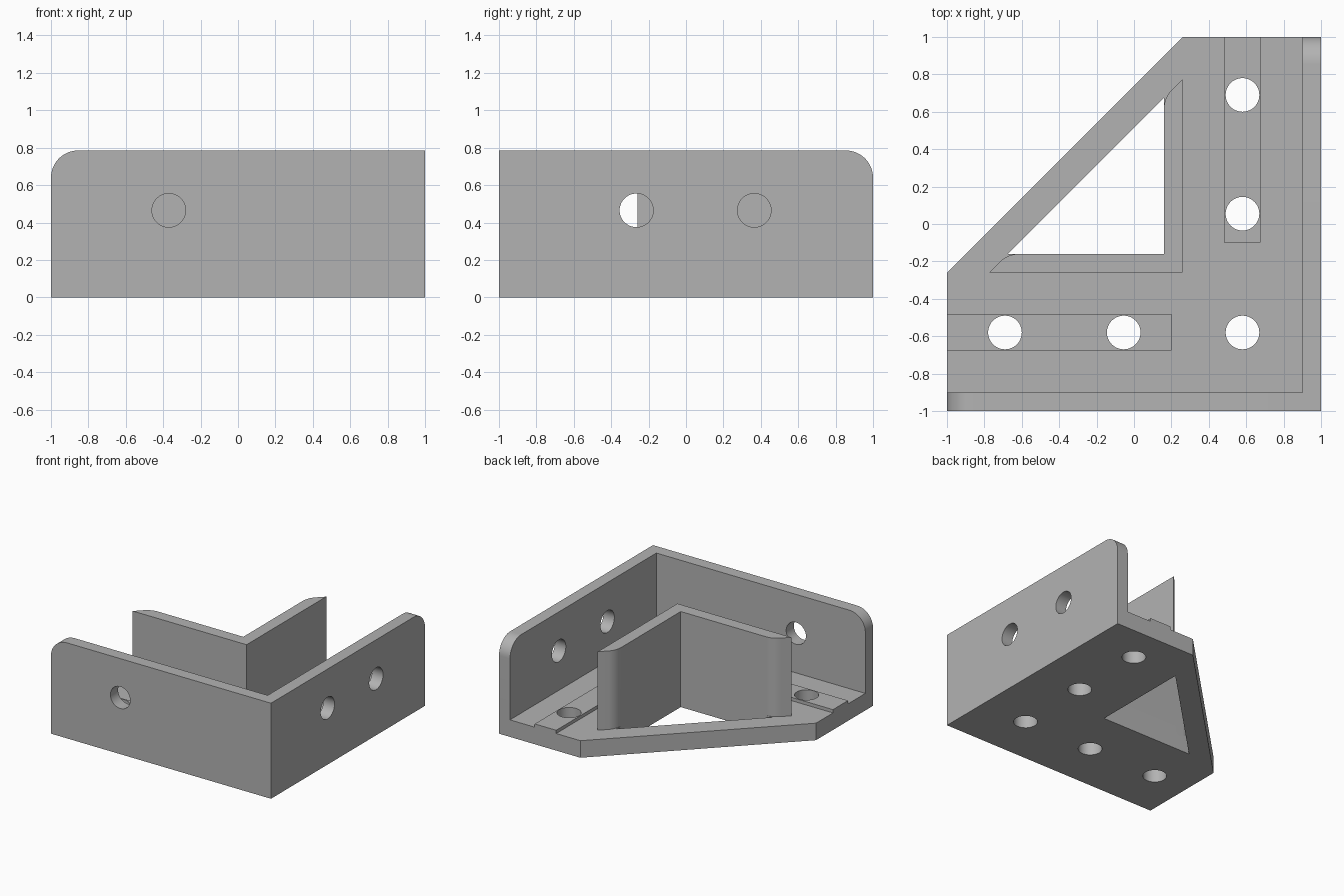
import bpy
from math import sin, cos, pi, radians
from mathutils import Vector, Matrix

cube = bpy.data.objects.get("Cube")
if cube:
    bpy.data.objects.remove(cube, do_unlink=True)

grey = bpy.data.materials.new("plain_grey")
grey.use_nodes = True
colour = (0.45, 0.45, 0.45, 1)
grey.diffuse_color = colour
grey.node_tree.nodes["Principled BSDF"].inputs["Base Color"].default_value = colour

HEIGHT, PLATE, WALL, HOLE = 0.785, 0.14, 0.1, 0.09
# Maps profile (u, v, depth) to x, v to z, depth to y; and the same along y
ALONG_X = Matrix(((1, 0, 0, 0), (0, 0, 1, 0), (0, 1, 0, 0), (0, 0, 0, 1)))
ALONG_Y = Matrix(((0, 0, 1, 0), (1, 0, 0, 0), (0, 1, 0, 0), (0, 0, 0, 1)))


def fillet(before, corner, after, tangent, steps=12):
    """Round a profile corner with an arc that starts 'tangent' away from it."""
    c = Vector(corner)
    a = (Vector(before) - c).normalized()
    b = (Vector(after) - c).normalized()
    half = a.angle(b) / 2
    radius = tangent * math_tan(half)
    centre = c + (a + b).normalized() * tangent / cos(half)
    start, end = c + a * tangent - centre, c + b * tangent - centre
    sweep = pi - 2 * half
    return [tuple(centre + (start * sin(sweep * (1 - i / steps))
                            + end * sin(sweep * i / steps)) / sin(sweep))
            for i in range(steps + 1)]


def math_tan(angle):
    return sin(angle) / cos(angle)


def prism(name, profile, low, high, matrix=Matrix()):
    """Extrude a closed 2D profile from depth low to depth high."""
    n = len(profile)
    verts = [matrix @ Vector((u, v, d)) for d in (low, high) for u, v in profile]
    faces = [tuple(reversed(range(n))), tuple(range(n, 2 * n))]
    faces += [(i, (i + 1) % n, n + (i + 1) % n, n + i) for i in range(n)]
    mesh = bpy.data.meshes.new(name)
    mesh.from_pydata(verts, [], faces)
    area = sum(p[0] * q[1] - q[0] * p[1] for p, q in zip(profile, profile[1:] + profile[:1]))
    if area * matrix.determinant() < 0:
        mesh.flip_normals()
    mesh.materials.append(grey)
    obj = bpy.data.objects.new(name, mesh)
    bpy.context.collection.objects.link(obj)
    return obj


def box(name, x0, x1, y0, y1, z0, z1):
    return prism(name, [(x0, y0), (x1, y0), (x1, y1), (x0, y1)], z0, z1)


def circle(u, v, steps=48):
    return [(u + HOLE * cos(2 * pi * i / steps), v + HOLE * sin(2 * pi * i / steps))
            for i in range(steps)]


def combine(target, other, operation):
    mod = target.modifiers.new(other.name, "BOOLEAN")
    mod.operation, mod.object, mod.solver = operation, other, "EXACT"
    bpy.context.view_layer.objects.active = target
    bpy.ops.object.modifier_apply(modifier=mod.name)
    bpy.data.objects.remove(other, do_unlink=True)


# Base plate with one corner cut off diagonally
bracket = prism("corner_bracket", [(-1, -1), (1, -1), (1, 1), (0.26, 1), (-1, -0.26)], 0, PLATE)

# Triangular opening
combine(bracket, prism("opening", [(-0.675, -0.16), (0.16, -0.16), (0.16, 0.675)], -1, 1),
        "DIFFERENCE")

# Outer walls, each with its free upper corner rounded
front = [(-1, 0), (1, 0), (1, HEIGHT)] + fillet((1, HEIGHT), (-1, HEIGHT), (-1, 0), 0.145)
combine(bracket, prism("front_wall", front, -1, -1 + WALL, ALONG_X), "UNION")
side = [(-u, v) for u, v in front]
combine(bracket, prism("side_wall", side, 1 - WALL, 1, ALONG_Y), "UNION")

# Inner L-shaped wall with angled, softened ends
tip, bend, inner = (-0.775, -0.26), (-0.675, -0.16), (0.16, -0.16)
arm = [tip] + fillet(tip, bend, inner, 0.06)
mirrored_arm = [(-v, -u) for u, v in reversed(arm)]
combine(bracket, prism("inner_wall", [(0.26, -0.26)] + arm + [inner] + mirrored_arm,
                       PLATE / 2, HEIGHT), "UNION")

# Raised locating ribs
combine(bracket, box("front_rib", -1, 0.2, -0.675, -0.48, 0.05, PLATE + 0.027), "UNION")
combine(bracket, box("side_rib", 0.48, 0.675, -0.1, 1, 0.05, PLATE + 0.027), "UNION")

# Bolt holes through the plate and the outer walls
for x, y in ((-0.69, -0.58), (-0.055, -0.58), (0.58, -0.58), (0.58, 0.055), (0.58, 0.69)):
    combine(bracket, prism("plate_hole", circle(x, y), -0.1, 0.3), "DIFFERENCE")
combine(bracket, prism("front_hole", circle(-0.37, 0.465), -1.1, -0.8, ALONG_X), "DIFFERENCE")
for y in (-0.265, 0.365):
    combine(bracket, prism("side_hole", circle(y, 0.465), 0.8, 1.1, ALONG_Y), "DIFFERENCE")

# Smooth the curved faces only
bpy.ops.object.select_all(action="DESELECT")
bracket.select_set(True)
bpy.context.view_layer.objects.active = bracket
bpy.ops.object.shade_smooth_by_angle(angle=radians(30))
